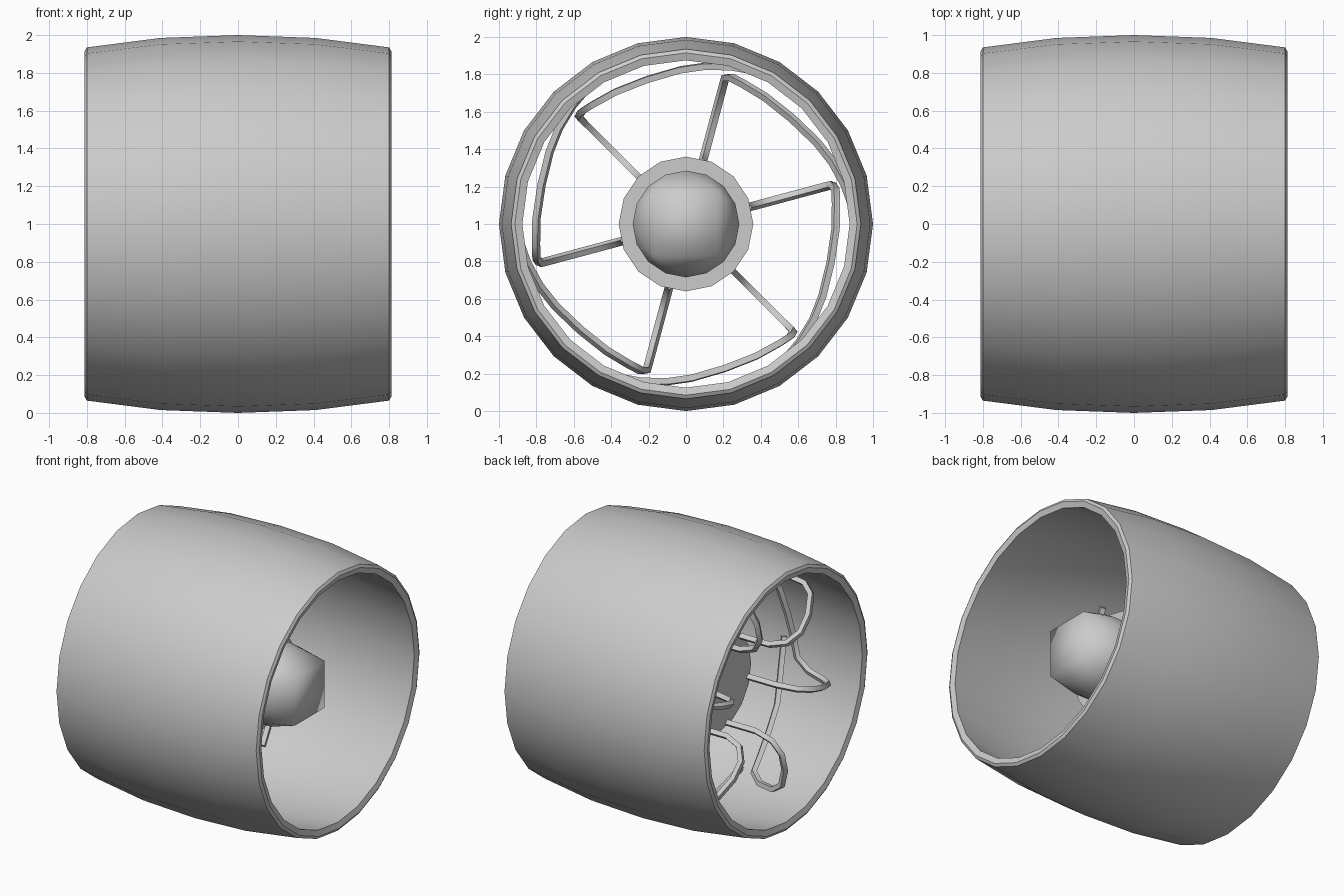
import bpy, bmesh, math
from math import sin, cos, radians, pi

if "Cube" in bpy.data.objects:
    bpy.data.objects.remove(bpy.data.objects["Cube"])


def smooth(obj, angle):
    bpy.ops.object.select_all(action='DESELECT')
    obj.select_set(True)
    bpy.context.view_layer.objects.active = obj
    bpy.ops.object.shade_smooth_by_angle(angle=radians(angle))


def finish(name, bm, angle):
    bmesh.ops.recalc_face_normals(bm, faces=bm.faces)
    me = bpy.data.meshes.new(name)
    bm.to_mesh(me)
    bm.free()
    obj = bpy.data.objects.new(name, me)
    bpy.context.collection.objects.link(obj)
    smooth(obj, angle)
    return obj


def ring(bm, x, r, n, start=0.0):
    return [bm.verts.new((x, r * sin(start + 2 * pi * i / n),
                          1 + r * cos(start + 2 * pi * i / n))) for i in range(n)]


def lathe(name, profile, n, angle, closed):
    """Turn an (x, radius) profile around the x axis."""
    bm = bmesh.new()
    rings = [ring(bm, x, r, n) for x, r in profile]
    pairs = list(zip(rings, rings[1:]))
    if closed:
        pairs.append((rings[-1], rings[0]))
    else:
        bm.faces.new(rings[0])
        bm.faces.new(rings[-1])
    for a, b in pairs:
        for i in range(n):
            j = (i + 1) % n
            bm.faces.new((a[i], a[j], b[j], b[i]))
    return finish(name, bm, angle)


# Barrel-shaped duct: outer skin, chamfered rims, inner skin
half = [(0.41, 0.985), (0.80, 0.935), (0.812, 0.915), (0.80, 0.875), (0.41, 0.925)]
profile = [(0, 1.0)] + half + [(0, 0.94)] + [(-x, r) for x, r in reversed(half)]
lathe("duct_shell", profile, 24, 30, True)

# Hub drum
lathe("hub", [(-0.27, 0.36), (0.20, 0.36)], 16, 30, False)

# Nose: round base closing to a square tip
bm = bmesh.new()
ring(bm, 0.19, 0.285, 16)
ring(bm, 0.34, 0.285, 16)
ring(bm, 0.575, 0.17 * math.sqrt(2), 4, pi / 4)
bmesh.ops.convex_hull(bm, input=bm.verts)
finish("hub_nose", bm, 75)

# Looped blades: (x, radius, sweep in degrees) along each bar
path = [(-0.20, 0.34, 0), (-0.50, 0.34, 0), (-0.62, 0.385, 0), (-0.68, 0.48, 0),
        (-0.68, 0.61, 0), (-0.63, 0.75, 0), (-0.55, 0.81, 0), (-0.42, 0.82, 2),
        (-0.33, 0.81, 7), (-0.30, 0.80, 17), (-0.27, 0.80, 30), (-0.24, 0.825, 43),
        (-0.20, 0.85, 52), (-0.17, 0.875, 61), (-0.15, 0.91, 72)]
for k in range(6):
    base = 15 + 60 * k
    cu = bpy.data.curves.new("loop_blade", 'CURVE')
    cu.dimensions = '3D'
    cu.bevel_depth = 0.024
    cu.bevel_resolution = 0
    cu.use_fill_caps = True
    sp = cu.splines.new('POLY')
    sp.points.add(len(path) - 1)
    for p, (x, r, sweep) in zip(sp.points, path):
        a = radians(base - sweep)
        p.co = (x, r * cos(a), 1 + r * sin(a), 1)
    blade = bpy.data.objects.new("loop_blade_%d" % (k + 1), cu)
    bpy.context.collection.objects.link(blade)
    bpy.ops.object.select_all(action='DESELECT')
    blade.select_set(True)
    bpy.context.view_layer.objects.active = blade
    bpy.ops.object.convert(target='MESH')
    smooth(bpy.context.view_layer.objects.active, 40)
